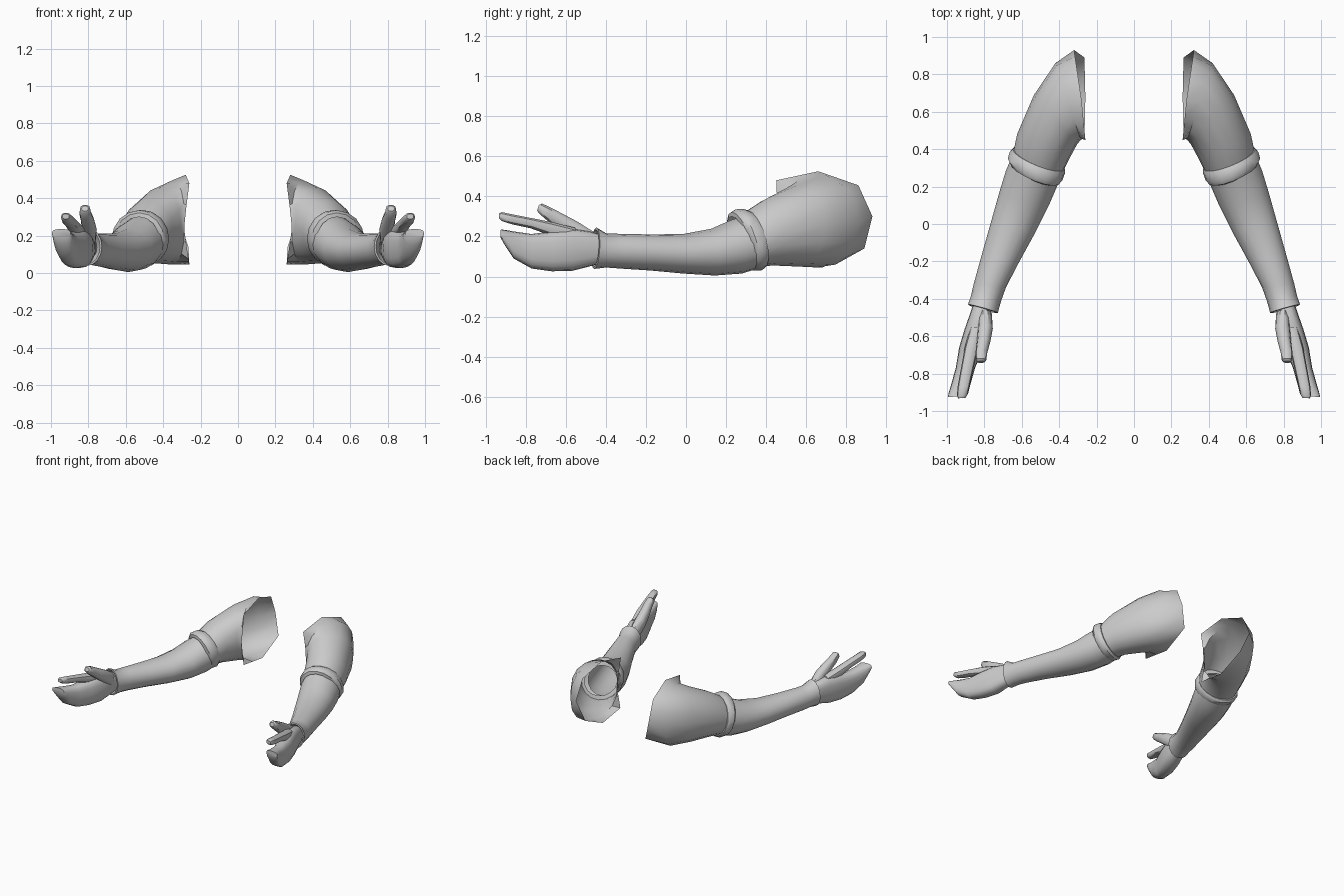
import bpy, bmesh, math
from mathutils import Vector

cloth = bpy.data.materials.new("plain grey")
cloth.diffuse_color = (0.6, 0.6, 0.6, 1)


def ring(xi, yi, xo, yo, zlo, zhi, tilt=0.0, n=16, power=1.0):
    """Closed section from an inner to an outer point, between two heights."""
    mid = Vector(((xi + xo) / 2, (yi + yo) / 2, (zlo + zhi) / 2))
    side = Vector(((xo - xi) / 2, (yo - yi) / 2, 0))
    up = Vector((0, tilt, (zhi - zlo) / 2))
    pts = []
    for i in range(n):
        a = 2 * math.pi * i / n
        c, s = math.cos(a), math.sin(a)
        c = math.copysign(abs(c) ** power, c)
        s = math.copysign(abs(s) ** power, s)
        pts.append(mid + side * c + up * s)
    return pts


def loft(name, rings, cap_start=False, cap_end=False, angle=40):
    """Skin the sections and mirror the part to the other arm."""
    bm = bmesh.new()
    rows = [[bm.verts.new(p) for p in r] for r in rings]
    n = len(rows[0])
    for a, b in zip(rows, rows[1:]):
        for i in range(n):
            j = (i + 1) % n
            bm.faces.new((a[i], a[j], b[j], b[i]))
    if cap_start:
        bm.faces.new(rows[0])
    if cap_end:
        bm.faces.new(rows[-1])
    bmesh.ops.recalc_face_normals(bm, faces=bm.faces)
    me = bpy.data.meshes.new(name)
    bm.to_mesh(me)
    bm.free()
    me.materials.append(cloth)
    ob = bpy.data.objects.new(name, me)
    bpy.context.collection.objects.link(ob)
    bpy.ops.object.select_all(action='DESELECT')
    ob.select_set(True)
    bpy.context.view_layer.objects.active = ob
    bpy.ops.object.shade_smooth_by_angle(angle=math.radians(angle))
    mirror = ob.modifiers.new("other arm", 'MIRROR')
    mirror.use_bisect_axis[0] = False
    mirror.use_mirror_merge = False
    return ob


# upper sleeve, ending in an angular open shoulder edge
corners = [Vector(p) for p in (
    (.32, .93, .30), (.31, .86, .455), (.28, .66, .525), (.26, .45, .48),
    (.29, .46, .25), (.265, .45, .075), (.26, .68, .045), (.265, .89, .14))]
shoulder = []
for k, p in enumerate(corners):
    shoulder += [p, (p + corners[(k + 1) % 8]) / 2]
loft("upper_sleeve", [
    ring(.38, .28, .645, .385, .05, .32, -.04),
    ring(.345, .35, .625, .48, .055, .385, -.02),
    ring(.305, .425, .535, .69, .05, .455, power=.9),
    ring(.285, .45, .42, .86, .045, .495, power=.85),
    shoulder])

# rounded band at the elbow
loft("elbow_band", [
    ring(.42, .22, .64, .315, .05, .30, -.04),
    ring(.395, .222, .662, .325, .035, .322, -.045),
    ring(.382, .235, .675, .35, .03, .335, -.045),
    ring(.368, .275, .665, .385, .03, .338, -.045),
    ring(.37, .295, .65, .40, .045, .33, -.04),
    ring(.40, .30, .62, .395, .08, .30, -.03)])

# forearm sleeve with a flared wrist that folds back inside
loft("forearm_sleeve", [
    ring(.38, .29, .645, .38, .045, .305, -.04),
    ring(.405, .215, .685, .285, .015, .28, -.03),
    ring(.455, .10, .72, .17, .005, .238, -.01),
    ring(.53, -.05, .762, .02, .015, .212),
    ring(.615, -.205, .81, -.15, .03, .21),
    ring(.685, -.34, .857, -.32, .04, .213),
    ring(.71, -.41, .872, -.385, .045, .215),
    ring(.728, -.475, .888, -.43, .038, .245, .005),
    ring(.737, -.475, .88, -.435, .048, .235, .005),
    ring(.755, -.42, .855, -.40, .07, .20)])

# palm and the three closed fingers, as a mitten that tapers upward
loft("hand", [ring(*r, power=.75) for r in (
    (.76, -.41, .85, -.40, .07, .205),
    (.765, -.49, .875, -.475, .05, .225),
    (.775, -.58, .905, -.56, .028, .238),
    (.81, -.68, .935, -.66, .026, .225),
    (.85, -.77, .953, -.77, .04, .212),
    (.875, -.86, .978, -.86, .09, .225),
    (.885, -.90, .99, -.90, .15, .232),
    (.895, -.92, .995, -.925, .19, .235))], True, True)

# index finger reaching forward
loft("index_finger", [ring(*r, n=10, power=.85) for r in (
    (.80, -.56, .875, -.55, .17, .245),
    (.835, -.67, .905, -.66, .20, .272),
    (.86, -.78, .925, -.77, .24, .293),
    (.88, -.87, .943, -.87, .26, .312),
    (.892, -.915, .947, -.92, .276, .322),
    (.902, -.93, .94, -.932, .288, .316))], True, True)

# thumb raised on the inner side
loft("thumb", [ring(*r, n=10, power=.85) for r in (
    (.76, -.48, .83, -.48, .12, .225, .02),
    (.755, -.56, .835, -.56, .19, .275, .02),
    (.768, -.63, .84, -.63, .245, .312, .02),
    (.785, -.69, .848, -.69, .288, .346, .015),
    (.79, -.728, .845, -.728, .318, .365, .01),
    (.80, -.738, .837, -.738, .33, .358, .005))], True, True)
